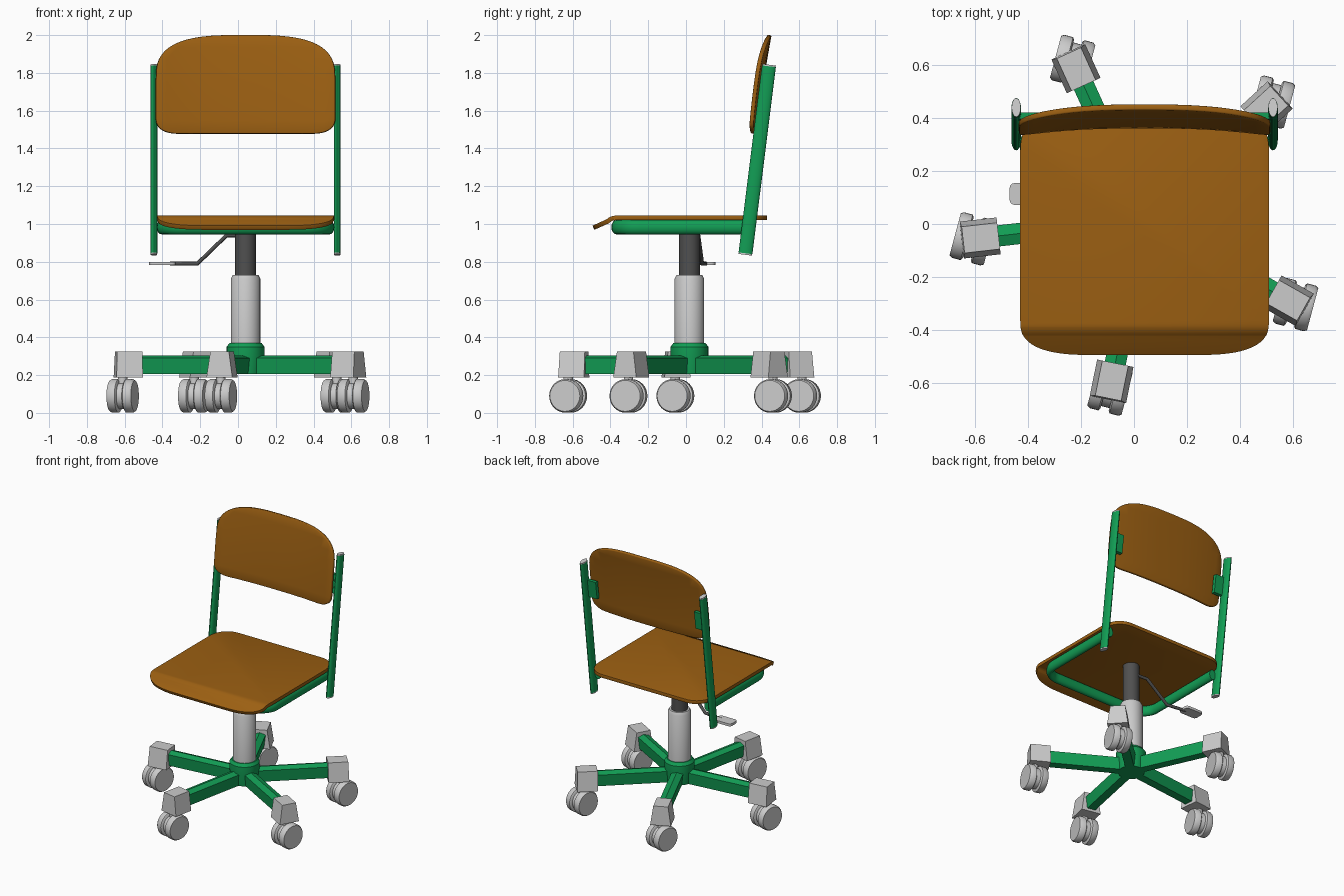
import bpy, bmesh, math
from math import sin, cos, pi, radians
from mathutils import Vector, Matrix

if "Cube" in bpy.data.objects:
    bpy.data.objects.remove(bpy.data.objects["Cube"])

CX, CY = 0.04, 0.018          # column axis


def material(name, rgb):
    m = bpy.data.materials.new(name)
    m.diffuse_color = (*rgb, 1)
    m.use_nodes = True
    m.node_tree.nodes["Principled BSDF"].inputs["Base Color"].default_value = m.diffuse_color
    return m


WOOD = material("wood", (0.33, 0.115, 0.006))
GREEN = material("green_paint", (0.006, 0.34, 0.09))
DARK = material("dark_metal", (0.08, 0.08, 0.08))


def finish(name, bm, mat=None, smooth=True):
    bmesh.ops.recalc_face_normals(bm, faces=bm.faces[:])
    me = bpy.data.meshes.new(name)
    bm.to_mesh(me)
    bm.free()
    ob = bpy.data.objects.new(name, me)
    bpy.context.collection.objects.link(ob)
    if mat:
        me.materials.append(mat)
    if smooth:
        bpy.ops.object.select_all(action='DESELECT')
        ob.select_set(True)
        bpy.context.view_layer.objects.active = ob
        bpy.ops.object.shade_smooth_by_angle(angle=radians(35))
    return ob


def loft(bm, rings):
    """Skin closed rings of points and cap both ends."""
    rows = [[bm.verts.new(p) for p in r] for r in rings]
    n = len(rows[0])
    for a, b in zip(rows, rows[1:]):
        for i in range(n):
            j = (i + 1) % n
            bm.faces.new((a[i], a[j], b[j], b[i]))
    bm.faces.new(rows[0])
    bm.faces.new(rows[-1])


def lathe(bm, profile, mtx, n=32):
    """Solid of revolution; profile is (radius, height) along local z."""
    loft(bm, [[mtx @ Vector((r * cos(2 * pi * i / n), r * sin(2 * pi * i / n), h))
               for i in range(n)] for r, h in profile])


def sweep(bm, path, w, h, up, n=16):
    """Oval section (w across, h along up) swept on a path."""
    pts = [Vector(p) for p in path]
    rings = []
    for i, p in enumerate(pts):
        a = (p - pts[i - 1]).normalized() if i else (pts[1] - p).normalized()
        b = (pts[i + 1] - p).normalized() if i < len(pts) - 1 else a
        t = (a + b).normalized()
        side = t.cross(Vector(up)).normalized()
        top = side.cross(t)
        rings.append([p + side * w / 2 * cos(2 * pi * k / n) + top * h / 2 * sin(2 * pi * k / n)
                      for k in range(n)])
    loft(bm, rings)


def box(bm, lo, hi):
    loft(bm, [[(lo[0], lo[1], z), (hi[0], lo[1], z), (hi[0], hi[1], z), (lo[0], hi[1], z)]
              for z in (lo[2], hi[2])])


def panel(name, x, y0, y1, low, high, cuts_x, cuts_y, shape, thick):
    """Rounded board: superellipse corners (rx, ry, power), bent by shape(u, v)."""
    bm = bmesh.new()
    pts = []
    corners = [(1, y0, low), (1, y1, high), (-1, y1, high), (-1, y0, low)]
    for k, (sx, ye, (rx, ry, p)) in enumerate(corners):
        sy = -1 if ye == y0 else 1
        steps = [i / 14 * pi / 2 for i in range(15)]
        for a in (steps if k % 2 else steps[::-1]):
            c, s = max(cos(a), 0) ** (2 / p), sin(a) ** (2 / p)
            if sx * sy > 0:
                c, s = c, s
            pts.append((sx * (x - rx + rx * c), ye - sy * ry * (1 - s), 0))
    # order around the centre keeps the convex outline consistent
    ym = (y0 + y1) / 2
    pts.sort(key=lambda q: math.atan2(q[1] - ym, q[0]))
    bm.faces.new([bm.verts.new(q) for q in pts])
    bmesh.ops.remove_doubles(bm, verts=bm.verts[:], dist=0.0008)
    for axis, cuts in ((0, cuts_x), (1, cuts_y)):
        no = Vector((1 - axis, axis, 0))
        for c in cuts:
            bmesh.ops.bisect_plane(bm, geom=bm.verts[:] + bm.edges[:] + bm.faces[:],
                                   plane_co=no * c, plane_no=no, dist=0.0005)
    for v in bm.verts:
        v.co = shape(v.co.x, v.co.y)
    ob = finish(name, bm, WOOD)
    s = ob.modifiers.new("thickness", 'SOLIDIFY')
    s.thickness, s.offset = thick, 0
    b = ob.modifiers.new("soft_edge", 'BEVEL')
    b.width, b.segments, b.limit_method, b.angle_limit = 0.005, 2, 'ANGLE', radians(50)
    return ob


# Seat with its front lip bent down
def seat_shape(u, v):
    d = max(0, -0.375 - v)
    return Vector((CX + u, v, 1.032 - 0.45 * d * min(1, d / 0.04)))


panel("seat", 0.47, -0.49, 0.43, (0.28, 0.13, 2.7), (0.14, 0.16, 2.3),
      [], [-0.375, -0.385, -0.395, -0.405, -0.415], seat_shape, 0.024)


# Backrest, leaning and hollowed across
def back_shape(u, v):
    t = (v - 1.48) / 0.52
    y = 0.372 + 0.04 * t + 0.03 * t * t - 0.03 * abs(u / 0.475) ** 2.5
    return Vector((CX + u, y, v))


panel("backrest", 0.475, 1.478, 2.0, (0.12, 0.08, 2.3), (0.47, 0.24, 3),
      [i * 0.06 for i in range(-7, 8)], [1.48 + i * 0.065 for i in range(1, 8)],
      back_shape, 0.022)

# U-shaped tube under the seat
path = [(-0.445, 0.33), (-0.445, -0.25)]
path += [(-0.315 - 0.13 * cos(a), -0.25 - 0.12 * sin(a)) for a in [i * pi / 16 for i in range(1, 9)]]
path += [(-px, py) for px, py in path[::-1]]
bm = bmesh.new()
sweep(bm, [(CX + px, py, 0.983) for px, py in path], 0.05, 0.075, (0, 0, 1))
finish("seat_frame", bm, GREEN)

# Back posts with end caps and backrest brackets
low, high = Vector((0, 0.315, 0.845)), Vector((0, 0.439, 1.835))
axis = (high - low).normalized()
for s, side in ((-1, "left"), (1, "right")):
    off = Vector((CX + s * 0.485, 0, 0))
    for name, a, b, k, mat in (("back_post", low, high, 1, GREEN),
                               ("post_top_cap", high - axis * 0.004, high + axis * 0.008, 0.96, None),
                               ("post_bottom_cap", low - axis * 0.008, low + axis * 0.004, 0.96, None)):
        bm = bmesh.new()
        sweep(bm, [a + off, b + off], 0.074 * k, 0.036 * k, (1, 0, 0), 20)
        finish(f"{side}_{name}", bm, mat)
    bm = bmesh.new()
    xa, xb = sorted((CX + s * 0.475, CX + s * 0.40))
    loft(bm, [[(xa, y, z), (xb, y, z), (xb, y + 0.025, z), (xa, y + 0.025, z)]
              for y, z in ((0.378, 1.57), (0.396, 1.70))])
    finish(f"{side}_backrest_bracket", bm, GREEN, False)

# Column and hub
centre = Matrix.Translation((CX, CY, 0))
for name, prof, mat in (
        ("gas_lift", [(0.055, 0.70), (0.055, 1.022)], DARK),
        ("column_sleeve", [(0.078, 0.34), (0.078, 0.71), (0.068, 0.73)], None),
        ("base_hub", [(0.088, 0.205), (0.1, 0.30), (0.1, 0.35), (0.085, 0.37)], GREEN)):
    bm = bmesh.new()
    lathe(bm, prof, centre)
    finish(name, bm, mat)

# Height lever and paddle
bm = bmesh.new()
sweep(bm, [(0.03, 0.06, 0.94), (-0.06, 0.065, 0.94), (-0.215, 0.085, 0.79), (-0.36, 0.105, 0.79)],
      0.022, 0.022, (0, 1, 0), 12)
finish("height_lever", bm, DARK)
bm = bmesh.new()
box(bm, (-0.47, 0.072, 0.782), (-0.33, 0.155, 0.80))
bmesh.ops.bevel(bm, geom=[e for e in bm.edges if abs(e.verts[0].co.z - e.verts[1].co.z) > 0.01],
                offset=0.02, segments=3, affect='EDGES', profile=0.5)
finish("lever_paddle", bm)

# Five arms with caster housings and twin wheels
ARM = [(-0.03, 0.205), (0.03, 0.205), (0.04, 0.29), (0, 0.305), (-0.04, 0.29)]
for k in range(5):
    ang = radians(114.5 + 72 * k)
    rot = centre @ Matrix.Rotation(ang, 4, 'Z')
    bm = bmesh.new()
    loft(bm, [[rot @ Vector((r, y, z)) for y, z in ARM] for r in (0.0, 0.60)])
    finish(f"base_arm_{k + 1}", bm, GREEN, False)

    bm = bmesh.new()
    loft(bm, [[rot @ Vector(p) for p in ((0.555, -w, z), (r, -w, z), (r, w, z), (0.555, w, z))]
              for w, r, z in ((0.07, 0.695, 0.187), (0.05, 0.69, 0.325))])
    finish(f"caster_housing_{k + 1}", bm, None, False)

    hub = rot @ Vector((0.655, 0, 0.09))
    bm = bmesh.new()
    lathe(bm, [(0.025, 0.0), (0.025, 0.11)], Matrix.Translation(hub), 16)
    swivel = Matrix.Translation(hub) @ Matrix.Rotation(radians(-15), 4, 'Z') @ Matrix.Rotation(pi / 2, 4, 'Y')
    lathe(bm, [(0.07, -0.025), (0.07, 0.025)], swivel)
    for s in (-1, 1):
        lathe(bm, [(0.08, s * 0.016), (0.089, s * 0.022), (0.089, s * 0.056), (0.082, s * 0.067)], swivel)
    finish(f"caster_wheels_{k + 1}", bm)
